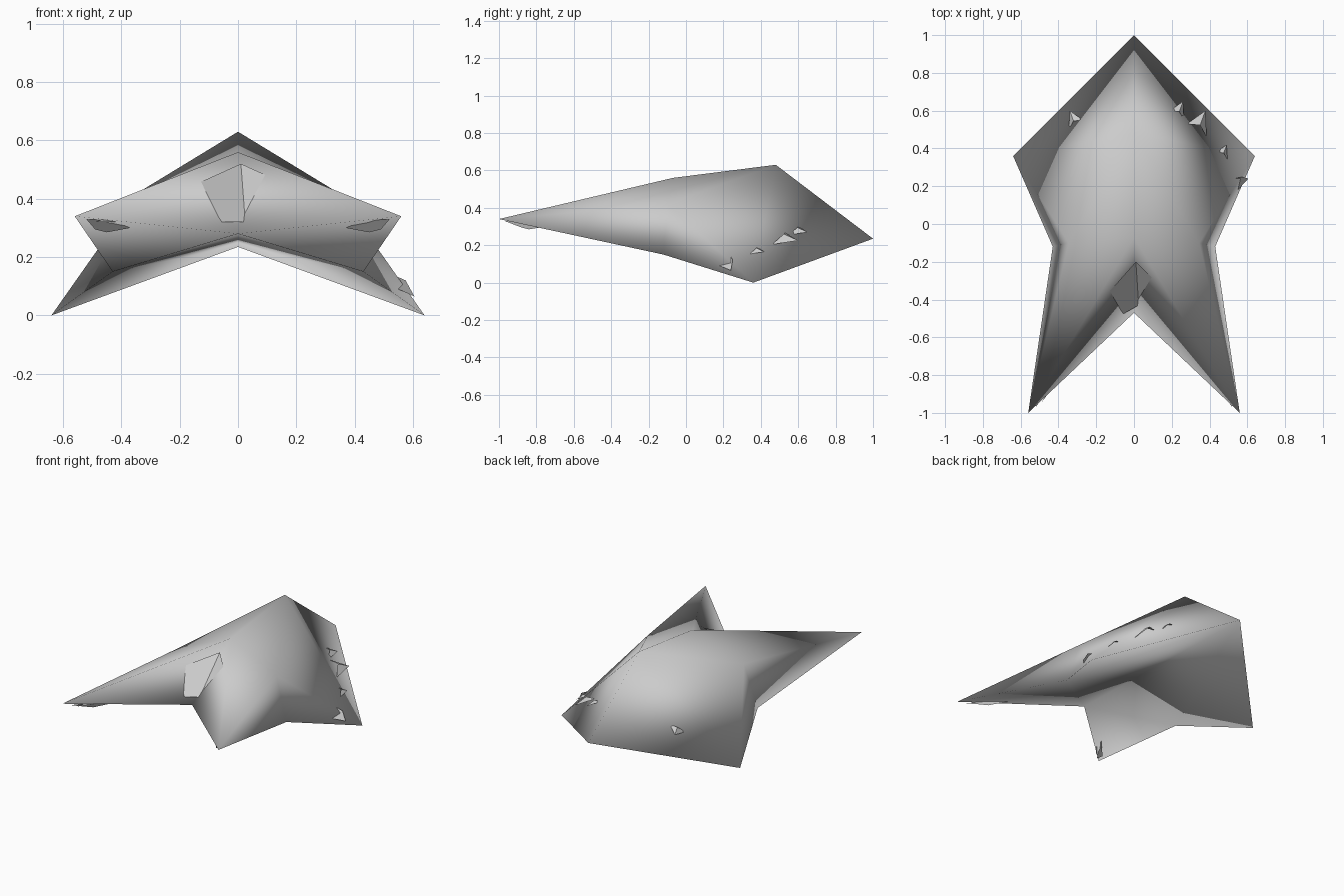
import bpy, bmesh

if "Cube" in bpy.data.objects:
    bpy.data.objects.remove(bpy.data.objects["Cube"])

grey = bpy.data.materials.new("stone_grey")
grey.diffuse_color = (0.6, 0.6, 0.6, 1)
grey.use_nodes = True
grey.node_tree.nodes["Principled BSDF"].inputs["Base Color"].default_value = grey.diffuse_color


def build(name, points, faces, smooth, outward=False):
    mesh = bpy.data.meshes.new(name)
    mesh.from_pydata(points, [], faces)
    if outward:
        bm = bmesh.new()
        bm.from_mesh(mesh)
        bmesh.ops.recalc_face_normals(bm, faces=bm.faces)
        bm.to_mesh(mesh)
        bm.free()
    mesh.materials.append(grey)
    mesh.polygons.foreach_set("use_smooth", [smooth] * len(mesh.polygons))
    obj = bpy.data.objects.new(name, mesh)
    bpy.context.collection.objects.link(obj)
    return obj


# Hull: centreline points, then one point of each side pair
centre = {"tail": (0, 1, .235), "peak": (0, .48, .63),
          "ridge": (0, -.07, .56), "notch": (0, -.47, .28)}
side = {"prong": (.56, -1, .34), "wing": (.64, .36, 0),
        "shoulder": (.345, -.1, .42), "waist": (.43, -.12, .15)}
half_faces = ["peak ridge shoulder", "peak shoulder wing", "peak wing tail",
              "shoulder waist wing", "ridge prong shoulder", "prong waist shoulder",
              "ridge notch prong", "notch waist prong", "notch tail waist",
              "waist tail wing"]
points, index = [], {}
for key, p in centre.items():
    index[key, 1] = index[key, -1] = len(points)
    points.append(p)
for s in (1, -1):
    for key, (x, y, z) in side.items():
        index[key, s] = len(points)
        points.append((s * x, y, z))
faces = [[index[k, s] for k in f.split()] for s in (1, -1) for f in half_faces]
build("hull", points, faces, True, outward=True)

# Folded shard standing in the front notch
build("notch_shard",
      [(-.145, -.375, .45), (.01, -.2, .52), (.11, -.3, .475),
       (.025, -.43, .32), (-.055, -.475, .32)],
      [(0, 4, 3, 1), (1, 3, 2)], False)

# Long sliver on the inner side of one prong
build("prong_sliver",
      [(-.49, -.945, .32), (-.38, -.8, .32), (-.32, -.69, .365),
       (-.28, -.65, .365), (-.27, -.58, .405)],
      [(0, 1, 2, 3, 4)], False)

# Chips beneath both prong tips
for s, label in ((1, "right"), (-1, "left")):
    build("prong_chip_" + label,
          [(s * .52, -.97, .33), (s * .49, -.88, .295), (s * .45, -.84, .285),
           (s * .37, -.75, .3), (s * .43, -.84, .325)],
          [(0, 1, 2, 3, 4)], False)

# Small folded chips on the rear slope: position and size
for i, (x, y, z, r) in enumerate([(.24, .6, .27, .05), (.35, .53, .225, .07),
                                  (.475, .38, .165, .04), (-.32, .55, .225, .05)]):
    s = 1 if x > 0 else -1
    build(f"rear_chip_{i + 1}",
          [(x - s * r, y, z + r * .6), (x + s * r * .4, y + r, z),
           (x + s * r * .5, y - r, z - r * .3), (x, y - r * .1, z + r * .5)],
          [(0, 3, 1), (3, 2, 1)], False)

# Chip on the wing tip
build("wing_chip",
      [(.53, .24, .14), (.575, .25, .12), (.605, .24, .065), (.55, .18, .09)],
      [(0, 3, 2, 1)], False)
